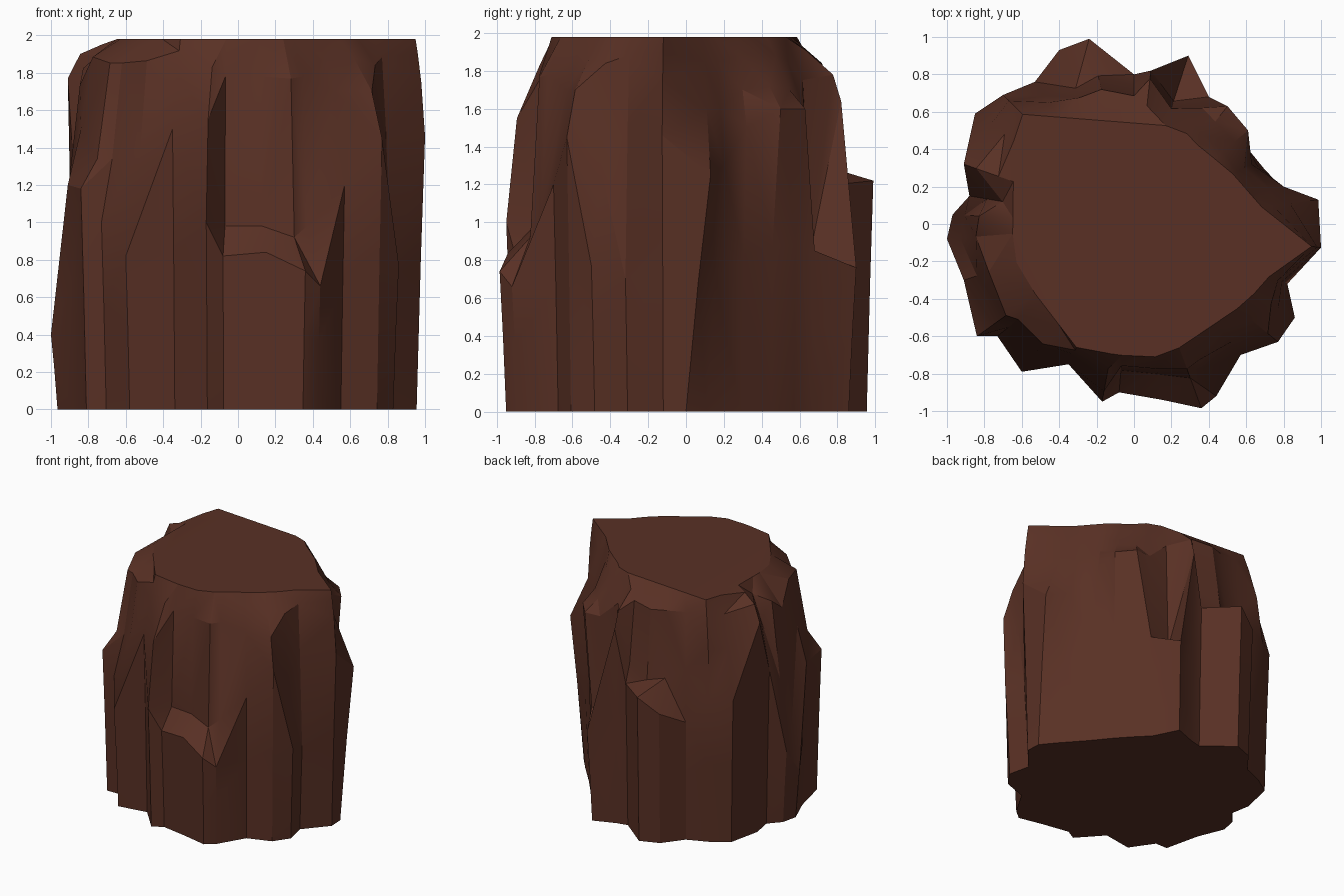
import bpy, bmesh, math
from mathutils import Vector
from mathutils.geometry import intersect_line_line_2d

if "Cube" in bpy.data.objects:
    bpy.data.objects.remove(bpy.data.objects["Cube"])

HEIGHT = 1.98

# Craggy outline at its widest, counter-clockwise from the right-hand spur
outline = [(1, -.126), (.985, .13), (.8, .2), (.63, .32), (.61, .5), (.5, .63), (.4, .68),
           (.29, .9), (.09, .82), (0, .8), (-.24, .99), (-.4, .93), (-.53, .76), (-.7, .69),
           (-.85, .59), (-.91, .32), (-.88, .15), (-.97, .05), (-1, -.08), (-.91, -.3),
           (-.84, -.6), (-.73, -.6), (-.6, -.79), (-.35, -.75), (-.17, -.95), (-.08, -.9),
           (.15, -.94), (.36, -.985), (.44, -.92), (.57, -.7), (.77, -.63), (.86, -.5), (.82, -.32)]

# Each rib: where it stops rising straight, the next break, and how far in that break sits
breaks = [(1.46, 1.75, .4), (1.25, 1.6, .5), (1.3, 1.6, .4), (1.5, 1.7, .4), (1.6, 1.72, .4),
          (1.6, 1.7, .4), (.85, 1.6, .3), (.76, .84, .65), (1.64, 1.78, .15), (1.2, 1.35, .2),
          (1.22, 1.28, .45), (1.1, 1.3, .55), (1.0, 1.4, .4), (1.2, 1.6, .3), (1.2, 1.6, .4),
          (1.77, 1.9, .25), (1.3, 1.7, .4), (.6, 1.2, .2), (.4, .75, .2), (1.2, 1.5, .25),
          (1.18, 1.34, .28), (1.0, 1.34, .25), (.82, 1.4, .4), (1.5, 1.8, .6), (1.0, 1.55, .22),
          (.82, .98, .6), (.84, .98, .6), (.74, .92, .5), (.66, .98, .5), (1.2, 1.7, .4),
          (1.45, 1.7, .25), (.77, 1.28, .4), (.7, 1.5, .3)]

# Ribs whose foot is undercut into the flat back right face
feet = {0: (.955, -.12), 1: (.95, 0), 2: (.86, .11), 3: (.7, .29), 4: (.57, .45), 5: (.46, .57),
        6: (.37, .66), 7: (.27, .86)}

# Flat summit outline
summit = [(.95, -.12), (.78, -.02), (.5, .3), (.36, .4), (.25, .52), (-.64, .59), (-.65, -.15),
          (-.6, -.28), (-.3, -.67), (.07, -.72), (.2, -.69), (.6, -.42), (.75, -.25)]


def rim_point(p):
    """Point on the summit edge in the direction of p."""
    far = Vector(p).normalized() * 3
    for i, a in enumerate(summit):
        hit = intersect_line_line_2d((0, 0), far, a, summit[(i + 1) % len(summit)])
        if hit:
            return Vector(hit)
    return Vector(p) * .75


# Loft the ribs into one closed rock
bm = bmesh.new()
columns = []
for i, (p, (z1, z2, inset)) in enumerate(zip(outline, breaks)):
    wide, rim = Vector(p), rim_point(p)
    foot = Vector(feet.get(i, wide * .965))
    # walls above low ledges stay steep until just under the summit
    bulge, rise = (.3, .8) if z2 < 1.55 else (.6, .65)
    waist = foot.lerp(wide, .15 if i in (4, 5) else .5)
    stations = [(foot, 0), (waist, z1 * .55), (wide, z1), (wide.lerp(rim, inset), z2),
                (wide.lerp(rim, inset + (1 - inset) * bulge), z2 + (HEIGHT - z2) * rise),
                (rim, HEIGHT)]
    columns.append([bm.verts.new((q.x, q.y, z)) for q, z in stations])

for a, b in zip(columns, columns[1:] + columns[:1]):
    for k in range(len(a) - 1):
        quad = [a[k], b[k], b[k + 1], a[k + 1]]
        # split each panel along its shorter diagonal
        if (quad[0].co - quad[2].co).length < (quad[1].co - quad[3].co).length:
            tris = ((0, 1, 2), (0, 2, 3))
        else:
            tris = ((0, 1, 3), (1, 2, 3))
        for t in tris:
            bm.faces.new([quad[j] for j in t])

bm.faces.new([c[-1] for c in columns])
bm.faces.new([c[0] for c in reversed(columns)])
bmesh.ops.recalc_face_normals(bm, faces=bm.faces)

mesh = bpy.data.meshes.new("rock_pillar")
bm.to_mesh(mesh)
bm.free()
rock = bpy.data.objects.new("rock_pillar", mesh)
bpy.context.collection.objects.link(rock)

# Dark brown stone
stone = bpy.data.materials.new("brown_stone")
stone.diffuse_color = (.1, .03, .018, 1)
stone.use_nodes = True
stone.node_tree.nodes["Principled BSDF"].inputs["Base Color"].default_value = stone.diffuse_color
mesh.materials.append(stone)

bpy.context.view_layer.objects.active = rock
rock.select_set(True)
bpy.ops.object.shade_smooth_by_angle(angle=math.radians(25))
